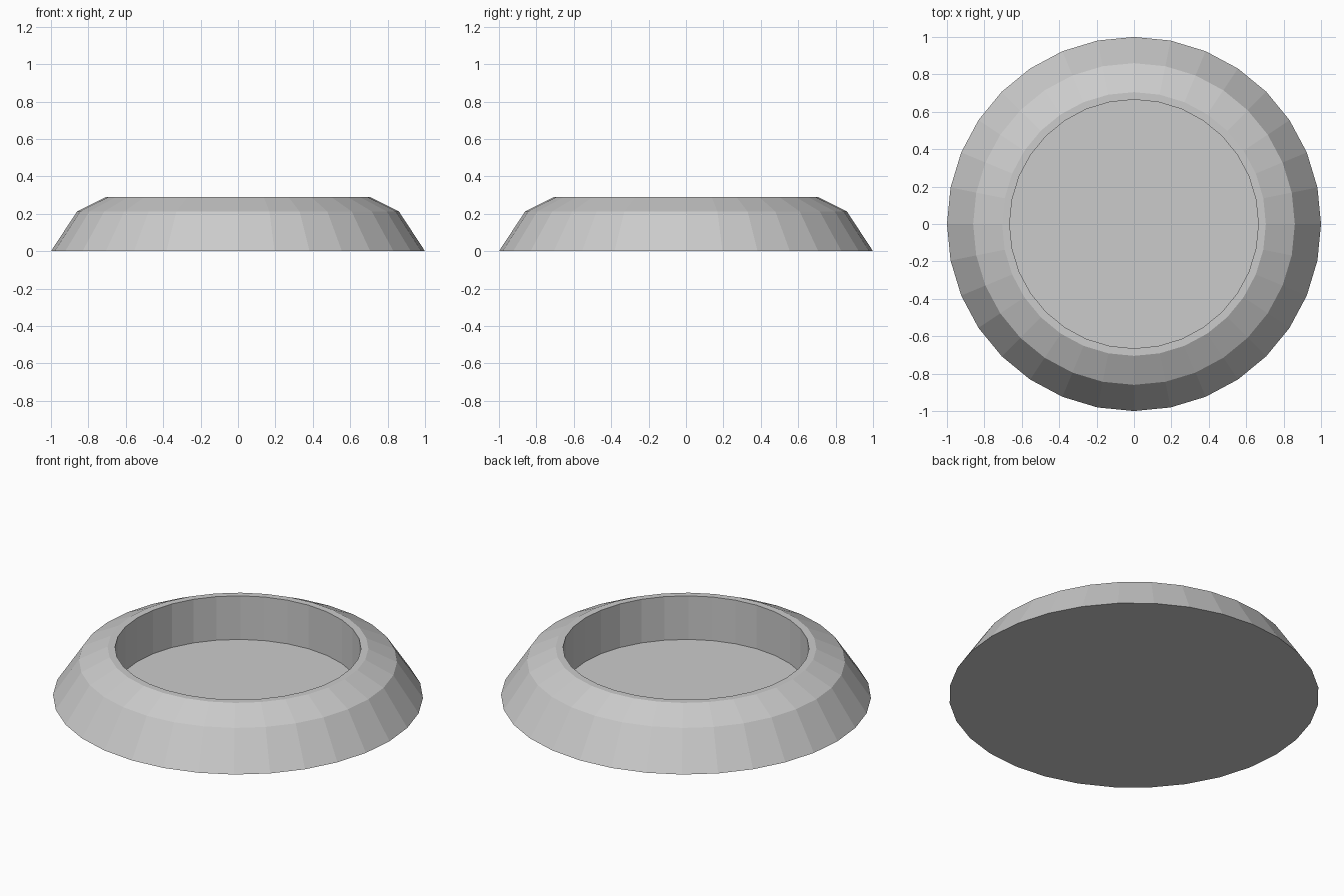
import bpy, bmesh
from math import cos, sin, tau

if "Cube" in bpy.data.objects:
    bpy.data.objects.remove(bpy.data.objects["Cube"])

SIDES = 32
# Radius and height, from the outer foot over the rim to the recessed floor
PROFILE = [(1.0, 0.0), (0.86, 0.213), (0.705, 0.29), (0.665, 0.29), (0.665, 0.03)]


def lathe(name, profile, sides):
    """Spin a profile around z and cap both of its ends."""
    bm = bmesh.new()
    rings = [[bm.verts.new((r * cos(tau * i / sides), r * sin(tau * i / sides), z))
              for i in range(sides)] for r, z in profile]
    for a, b in zip(rings, rings[1:]):
        for i in range(sides):
            j = (i + 1) % sides
            bm.faces.new((a[i], a[j], b[j], b[i]))
    bm.faces.new(rings[0][::-1])   # underside
    bm.faces.new(rings[-1])        # recessed floor
    bmesh.ops.recalc_face_normals(bm, faces=bm.faces)
    mesh = bpy.data.meshes.new(name)
    bm.to_mesh(mesh)
    bm.free()
    obj = bpy.data.objects.new(name, mesh)
    bpy.context.collection.objects.link(obj)
    return obj


# Shallow round dish with sloped, faceted sides
lathe("round_dish", PROFILE, SIDES)
